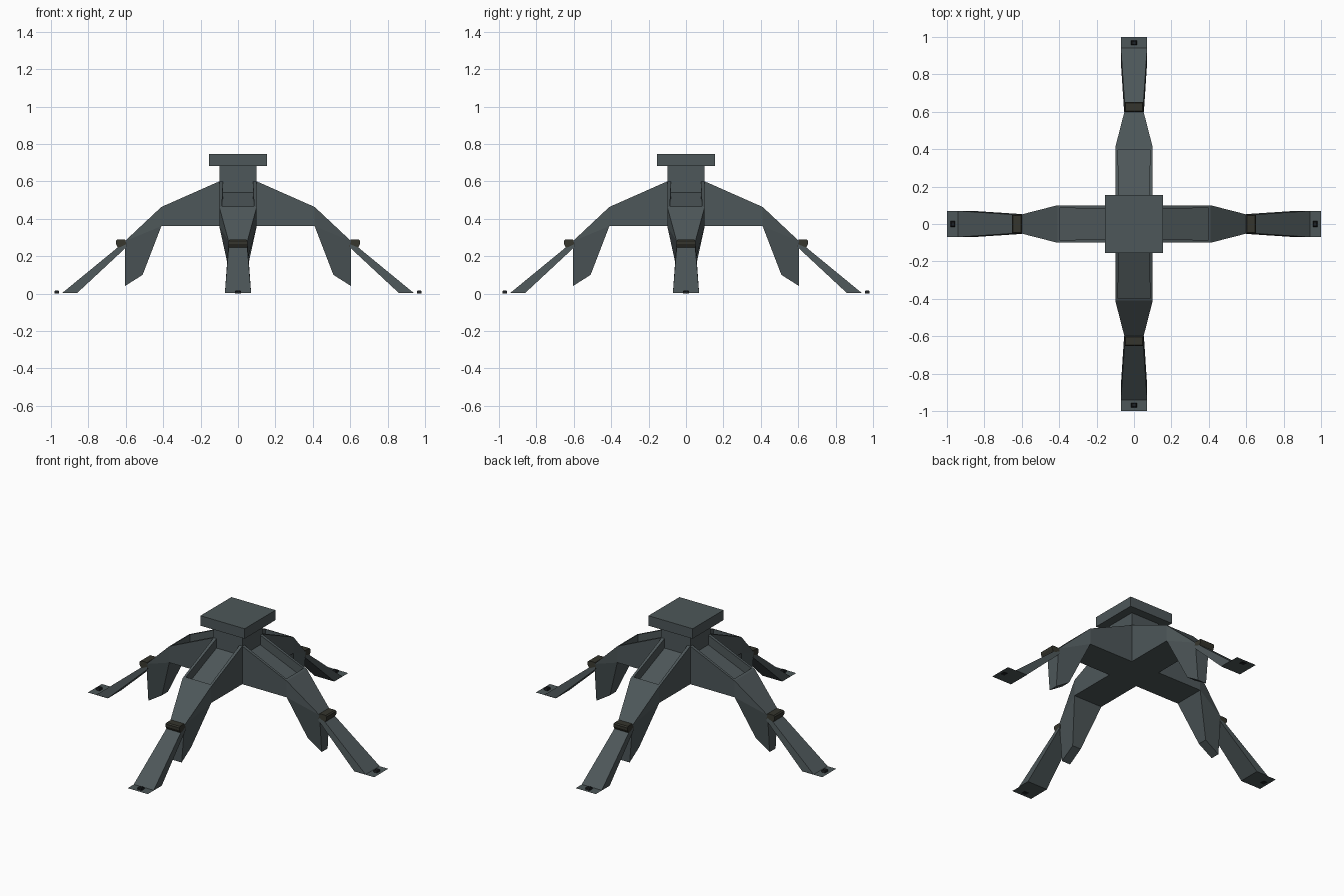
import bpy, bmesh, math
from mathutils import Matrix

if "Cube" in bpy.data.objects:
    bpy.data.objects.remove(bpy.data.objects["Cube"])


def material(name, rgb):
    m = bpy.data.materials.new(name)
    m.diffuse_color = (*rgb, 1)
    m.use_nodes = True
    m.node_tree.nodes["Principled BSDF"].inputs["Base Color"].default_value = m.diffuse_color
    return m


STEEL = material("dark_steel", (0.075, 0.095, 0.1))
CLIP = material("clip_metal", (0.035, 0.035, 0.026))
BOLT = material("bolt_black", (0.012, 0.014, 0.016))


def symmetric_solid(pts, sides, skip=()):
    """Solid mirrored across y=0 from (x, z, half width) outline points."""
    bm = bmesh.new()
    left = [bm.verts.new((x, w, z)) for x, z, w in pts]
    right = [bm.verts.new((x, -w, z)) for x, z, w in pts]
    for s in sides:
        bm.faces.new([left[i] for i in s])
        bm.faces.new([right[i] for i in reversed(s)])
    strips = {}
    n = len(pts)
    for i in range(n):
        if i not in skip:
            j = (i + 1) % n
            strips[i] = bm.faces.new((left[i], right[i], right[j], left[j]))
    bmesh.ops.recalc_face_normals(bm, faces=bm.faces)
    return bm, strips


def finish(bm, name, mat):
    me = bpy.data.meshes.new(name)
    bm.to_mesh(me)
    bm.free()
    me.materials.append(mat)
    return me


def place(name, me, angle=0):
    ob = bpy.data.objects.new(name, me)
    ob.rotation_euler.z = angle
    bpy.context.collection.objects.link(ob)


def box(name, half, z0, z1, mat):
    bm = bmesh.new()
    bmesh.ops.create_cube(bm, size=1, matrix=Matrix.Translation((0, 0, (z0 + z1) / 2))
                          @ Matrix.Diagonal((2 * half, 2 * half, z1 - z0, 1)))
    place(name, finish(bm, name, mat))


# Central hub and top plate
box("hub", 0.1, 0.36, 0.69, STEEL)
box("top_plate", 0.154, 0.682, 0.745, STEEL)

# Arm with hanging claw, tapering outward; sloped top has a sunken tray
bm, strips = symmetric_solid(
    [(0.1, 0.6, 0.1), (0.41, 0.463, 0.1), (0.605, 0.28, 0.05),
     (0.605, 0.04, 0.03), (0.51, 0.1, 0.03), (0.41, 0.36, 0.1), (0.1, 0.36, 0.1)],
    [(0, 1, 5, 6), (1, 2, 5), (2, 3, 4, 5)], skip=(6,))
tray = strips[0]
bmesh.ops.inset_region(bm, faces=[tray], thickness=0.02)
bmesh.ops.inset_individual(bm, faces=[tray], thickness=0.0)
bmesh.ops.translate(bm, verts=tray.verts, vec=(0, 0, -0.06))
arm = finish(bm, "arm", STEEL)

# Sloping strut widening towards the ground
bm, _ = symmetric_solid(
    [(0.6, 0.282, 0.047), (0.94, 0.003, 0.07), (0.86, 0.003, 0.07), (0.6, 0.245, 0.053)],
    [(0, 1, 2, 3)])
strut = finish(bm, "strut", STEEL)

# Paper-thin foot pad
bm = bmesh.new()
bm.faces.new([bm.verts.new((x, y, 0.002)) for x, y in
              ((0.86, -0.07), (1, -0.07), (1, 0.07), (0.86, 0.07))])
foot = finish(bm, "foot", STEEL)

# Clip at the knee and bolt on the foot, both with chamfered tops
bm, _ = symmetric_solid(
    [(0.597, 0.25, 0.05), (0.597, 0.281, 0.05), (0.603, 0.288, 0.046),
     (0.646, 0.288, 0.046), (0.653, 0.281, 0.05), (0.653, 0.265, 0.05), (0.643, 0.247, 0.05)],
    [(0, 1, 2, 3, 4, 5, 6)])
clip = finish(bm, "clip", CLIP)
bm, _ = symmetric_solid(
    [(0.956, 0, 0.015), (0.956, 0.012, 0.015), (0.961, 0.017, 0.012),
     (0.977, 0.017, 0.012), (0.982, 0.012, 0.015), (0.982, 0, 0.015)],
    [(0, 1, 2, 3, 4, 5)])
bolt = finish(bm, "bolt", BOLT)

# Four identical legs
for i, side in enumerate(("right", "back", "left", "front")):
    for me in (arm, strut, foot, clip, bolt):
        place(f"{side}_{me.name}", me, i * math.pi / 2)
